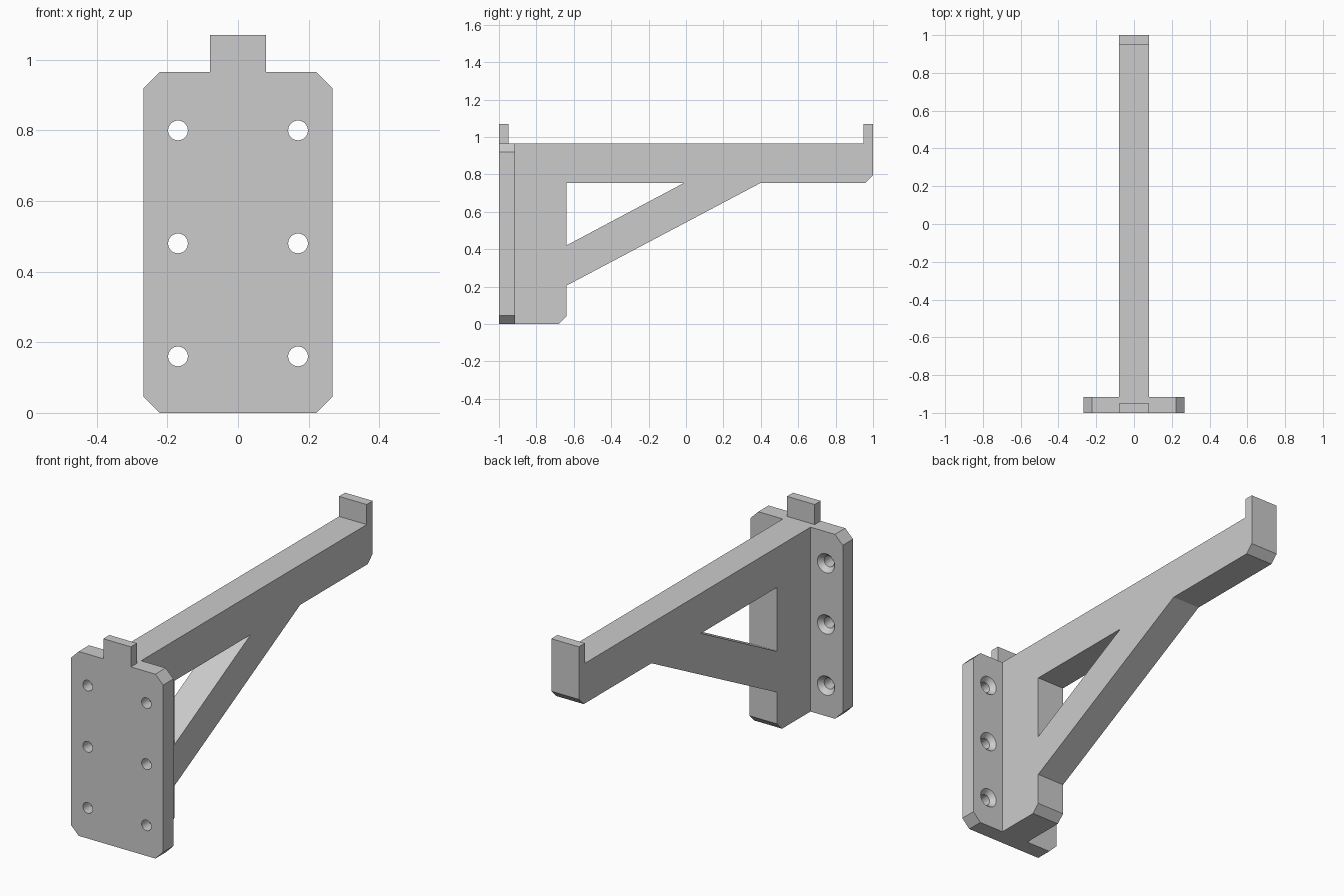
import bpy, bmesh, math
from mathutils import Matrix, Vector

if "Cube" in bpy.data.objects:
    bpy.data.objects.remove(bpy.data.objects["Cube"], do_unlink=True)

grey = bpy.data.materials.new("light grey")
grey.use_nodes = True
grey.diffuse_color = (0.6, 0.6, 0.6, 1)
grey.node_tree.nodes["Principled BSDF"].inputs["Base Color"].default_value = (0.6, 0.6, 0.6, 1)

FRONT, PLATE_BACK = -1.0, -0.915
TOP, TAB_TOP, ARM_BOTTOM = 0.965, 1.07, 0.755
ARM_HALF, PLATE_HALF, CHAMFER = 0.08, 0.267, 0.045


def finish(bm, name):
    bmesh.ops.recalc_face_normals(bm, faces=bm.faces)
    mesh = bpy.data.meshes.new(name)
    bm.to_mesh(mesh)
    bm.free()
    mesh.materials.append(grey)
    obj = bpy.data.objects.new(name, mesh)
    bpy.context.collection.objects.link(obj)
    return obj


def prism(name, points, start, vector):
    """Extrude a closed outline of 3D points along a vector."""
    bm = bmesh.new()
    face = bm.faces.new([bm.verts.new(Vector(p) + Vector(start)) for p in points])
    moved = bmesh.ops.extrude_face_region(bm, geom=[face], use_keep_orig=True)["geom"]
    bmesh.ops.translate(bm, vec=vector, verts=[v for v in moved if isinstance(v, bmesh.types.BMVert)])
    return finish(bm, name)


def side_prism(name, outline, half):
    return prism(name, [(0, y, z) for y, z in outline], (-half, 0, 0), (2 * half, 0, 0))


def cones(name, y0, y1, r0, r1):
    """One cone or cylinder along y at each screw position."""
    bm = bmesh.new()
    for x in (-0.17, 0.17):
        for z in (0.16, 0.48, 0.80):
            place = Matrix.Translation((x, (y0 + y1) / 2, z)) @ Matrix.Rotation(-math.pi / 2, 4, "X")
            bmesh.ops.create_cone(bm, cap_ends=True, segments=32, radius1=r0, radius2=r1,
                                  depth=y1 - y0, matrix=place)
    return finish(bm, name)


def combine(target, other, operation):
    mod = target.modifiers.new("combine", "BOOLEAN")
    mod.operation, mod.solver, mod.object = operation, "EXACT", other
    bpy.context.view_layer.objects.active = target
    bpy.ops.object.modifier_apply(modifier=mod.name)
    bpy.data.objects.remove(other, do_unlink=True)


# Arm, upright, brace and both end tabs as one side profile
bracket = side_prism("shelf_bracket", [
    (FRONT, 0), (-0.68, 0), (-0.64, 0.04), (-0.64, 0.205), (0.40, ARM_BOTTOM),
    (0.96, ARM_BOTTOM), (1, 0.795), (1, TAB_TOP), (0.95, TAB_TOP), (0.95, TOP),
    (-0.95, TOP), (-0.95, TAB_TOP), (FRONT, TAB_TOP)], ARM_HALF)

# Triangular opening above the brace
opening = side_prism("opening_cutter", [
    (-0.64, 0.42), (-0.01, ARM_BOTTOM), (-0.64, ARM_BOTTOM)], 0.2)
combine(bracket, opening, "DIFFERENCE")

# Mounting plate with cut corners
w, c = PLATE_HALF, CHAMFER
half = [(w - c, 0), (w, c), (w, TOP - c), (w - c, TOP)]
outline = half + [(-x, z) for x, z in reversed(half)]
plate = prism("mounting_plate", [(x, 0, z) for x, z in outline],
              (0, FRONT, 0), (0, PLATE_BACK - FRONT, 0))
combine(bracket, plate, "UNION")

# Screw holes, countersunk from the back of the plate
combine(bracket, cones("hole_cutter", -1.05, -0.86, 0.028, 0.028), "DIFFERENCE")
combine(bracket, cones("countersink_cutter", -0.96, -0.89, 0.0104, 0.072), "DIFFERENCE")

bpy.ops.object.select_all(action="DESELECT")
bracket.select_set(True)
bpy.context.view_layer.objects.active = bracket
bpy.ops.object.shade_smooth_by_angle(angle=math.radians(25))
